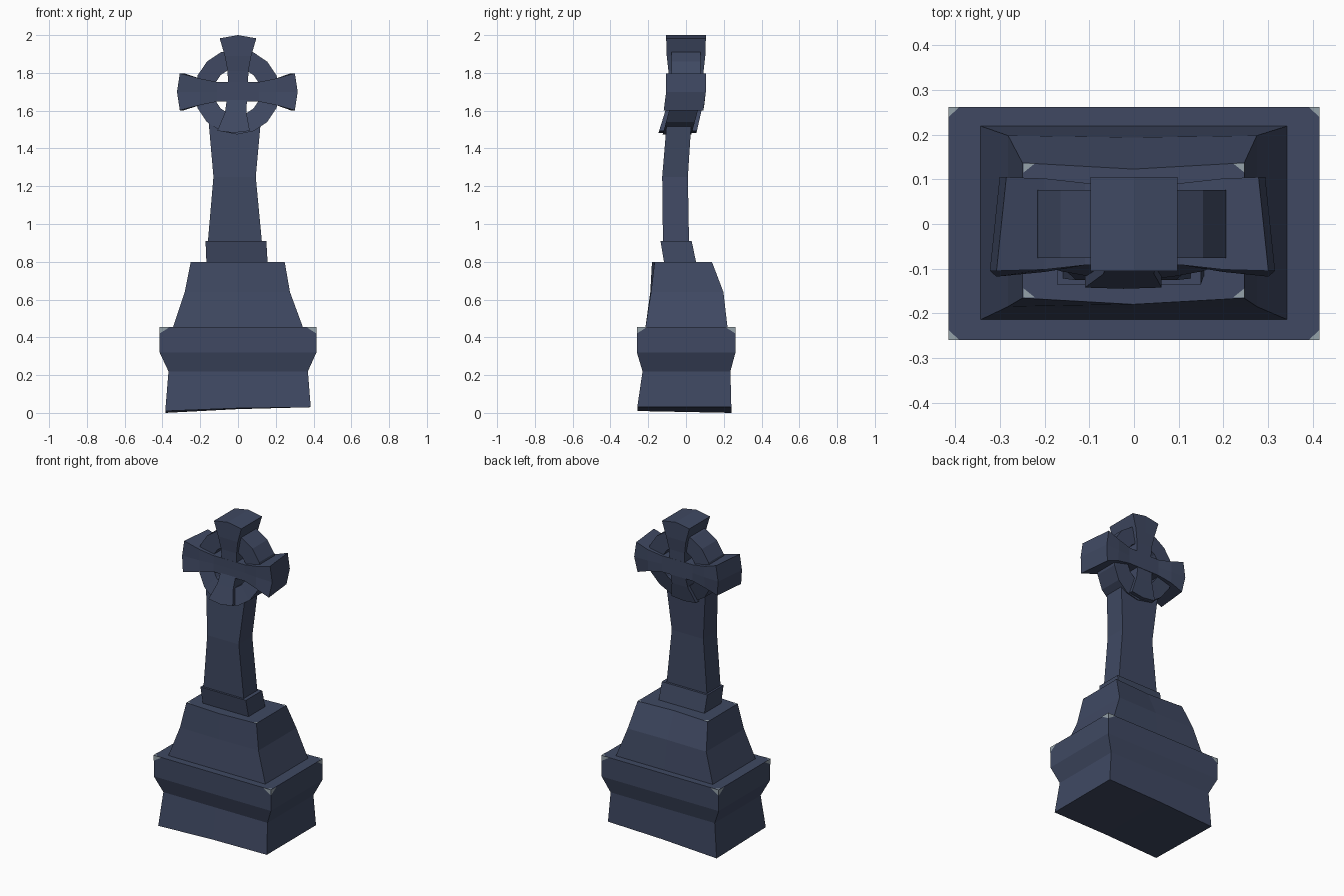
import bpy, bmesh, math

if "Cube" in bpy.data.objects:
    bpy.data.objects.remove(bpy.data.objects["Cube"])


def material(name, rgb):
    m = bpy.data.materials.new(name)
    m.diffuse_color = (*rgb, 1)
    m.use_nodes = True
    m.node_tree.nodes["Principled BSDF"].inputs["Base Color"].default_value = m.diffuse_color
    return m


STONE = material("slate_blue_stone", (0.050, 0.066, 0.122))
CHIP = material("pale_worn_stone", (0.30, 0.36, 0.40))


def make(name, verts, faces, mat=STONE, fix=True):
    me = bpy.data.meshes.new(name)
    me.from_pydata(verts, [], faces)
    if fix:
        bm = bmesh.new()
        bm.from_mesh(me)
        bmesh.ops.recalc_face_normals(bm, faces=bm.faces)
        bm.to_mesh(me)
        bm.free()
    me.materials.append(mat)
    ob = bpy.data.objects.new(name, me)
    bpy.context.collection.objects.link(ob)
    return ob


def loft(name, rings):
    """Skin six-point rings (rectangles with a middle point on two sides)."""
    verts = [p for r in rings for p in r]
    faces = []
    for k in range(len(rings) - 1):
        a, b = 6 * k, 6 * k + 6
        faces += [(a + i, a + (i + 1) % 6, b + (i + 1) % 6, b + i) for i in range(6)]
    for a in (0, 6 * (len(rings) - 1)):
        faces += [(a, a + 1, a + 4, a + 5), (a + 1, a + 2, a + 3, a + 4)]
    return make(name, verts, faces)


def rect(x0, x1, y0, y1, z, bow=0.0):
    xm = (x0 + x1) / 2
    return [(x0, y0, z), (xm, y0 - bow, z), (x1, y0, z),
            (x1, y1, z), (xm, y1 - bow, z), (x0, y1, z)]


# Plinth with a slightly uneven underside
foot = rect(-0.385, 0.385, -0.258, 0.24, 0)
foot = [(x, y, z) for (x, y, _), z in zip(foot, (0.01, 0.025, 0.03, 0.03, 0.02, 0.0))]
loft("plinth", [foot,
                rect(-0.368, 0.370, -0.230, 0.235, 0.22),
                rect(-0.415, 0.415, -0.260, 0.262, 0.32),
                rect(-0.415, 0.415, -0.260, 0.262, 0.455)])

# Tapered pedestal
loft("pedestal", [rect(-0.345, 0.345, -0.215, 0.220, 0.45),
                  rect(-0.282, 0.275, -0.185, 0.198, 0.64, 0.004),
                  rect(-0.250, 0.247, -0.166, 0.137, 0.80, 0.014)])

# Collar and waisted shaft
loft("shaft_collar", [rect(-0.167, 0.157, -0.115, 0.055, 0.79),
                      rect(-0.172, 0.150, -0.135, 0.030, 0.91)])
loft("shaft", [rect(-0.160, 0.127, -0.122, 0.016, 0.90),
               rect(-0.130, 0.094, -0.126, 0.010, 1.25),
               rect(-0.155, 0.120, -0.102, 0.028, 1.535)])

# Cross head: the part below the arms leans forward
CZ = 1.70


def lean(x, y, z):
    return (x, y - max(0.0, 1.65 - z) * 0.27, z)


def section(r, hw, t, peak=0.0, horizontal=False, shift=0.0):
    pts = []
    for u, v in ((-1, -1), (0, -1), (1, -1), (1, 1), (0, 1), (-1, 1)):
        d = r + (peak if u == 0 else 0)
        if horizontal:
            d -= v * 0.011 * (1 if peak > 0 else -1 if peak < 0 else 0)
            pts.append(lean(d, v * t, CZ + u * hw))
        else:
            pts.append(lean(u * hw + shift, v * t, CZ + d))
    return pts


loft("cross_bar", [section(r, w, t, p, True) for r, w, t, p in (
    (-0.297, 0.098, 0.105, -0.015), (-0.2, 0.070, 0.102, 0), (-0.11, 0.052, 0.092, 0),
    (0.11, 0.052, 0.092, 0), (0.2, 0.070, 0.102, 0), (0.290, 0.098, 0.105, 0.015))])
loft("cross_top_arm", [section(0.04, 0.053, 0.091), section(0.11, 0.055, 0.093),
                       section(0.19, 0.070, 0.102), section(0.283, 0.097, 0.105, 0.017)])
loft("cross_lower_arm", [section(-0.04, 0.053, 0.091, 0, False, -0.006),
                         section(-0.11, 0.057, 0.096, 0, False, -0.012),
                         section(-0.207, 0.086, 0.100, -0.010, False, -0.024)])

# Halo ring behind the arms
N = 16
verts, faces = [], []
for i in range(N):
    a = 2 * math.pi * i / N
    for r, y in ((0.226, -0.076), (0.226, 0.076), (0.124, 0.076), (0.124, -0.076)):
        verts.append(lean(-0.005 + r * math.cos(a), y, CZ + r * math.sin(a)))
for i in range(N):
    a, b = 4 * i, 4 * ((i + 1) % N)
    faces += [(a + j, a + (j + 1) % 4, b + (j + 1) % 4, b + j) for j in range(4)]
make("halo_ring", verts, faces)

# Pale worn chips at the upper corners of plinth and pedestal
verts, faces = [], []


def chip(flip, *pts):
    n = len(verts)
    verts.extend(pts)
    faces.append((n, n + 2, n + 1) if flip else (n, n + 1, n + 2))


E = 0.002
for sx in (-1, 1):
    for sy in (-1, 1):
        f = sx * sy < 0
        X, Y, Z = sx * 0.415, 0.001 + sy * 0.261, 0.455
        chip(not f, (X, Y, Z + E), (X, Y - sy * 0.022, Z + E), (X - sx * 0.024, Y, Z + E)) if f else \
            chip(True, (X, Y, Z + E), (X, Y - sy * 0.022, Z + E), (X - sx * 0.024, Y, Z + E))
        chip(f, (X, Y + sy * E, Z), (X - sx * 0.055, Y + sy * E, Z), (X, Y + sy * E, Z - 0.035))
        chip(not f, (X + sx * E, Y, Z), (X + sx * E, Y - sy * 0.055, Z), (X + sx * E, Y, Z - 0.035))
        X, Y, Z = sx * 0.247, -0.0145 + sy * 0.150, 0.80
        chip(not f, (X, Y, Z + E), (X, Y - sy * 0.02, Z + E), (X - sx * 0.025, Y, Z + E)) if f else \
            chip(True, (X, Y, Z + E), (X, Y - sy * 0.02, Z + E), (X - sx * 0.025, Y, Z + E))
# Turn every chip outward by its direction from the middle of the model
ob = make("worn_corner_chips", verts, faces, CHIP, fix=False)
bm = bmesh.new()
bm.from_mesh(ob.data)
bm.normal_update()
for fc in bm.faces:
    c = fc.calc_center_median()
    c.z -= 0.30
    if fc.normal.dot(c) < 0:
        fc.normal_flip()
bm.to_mesh(ob.data)
bm.free()
